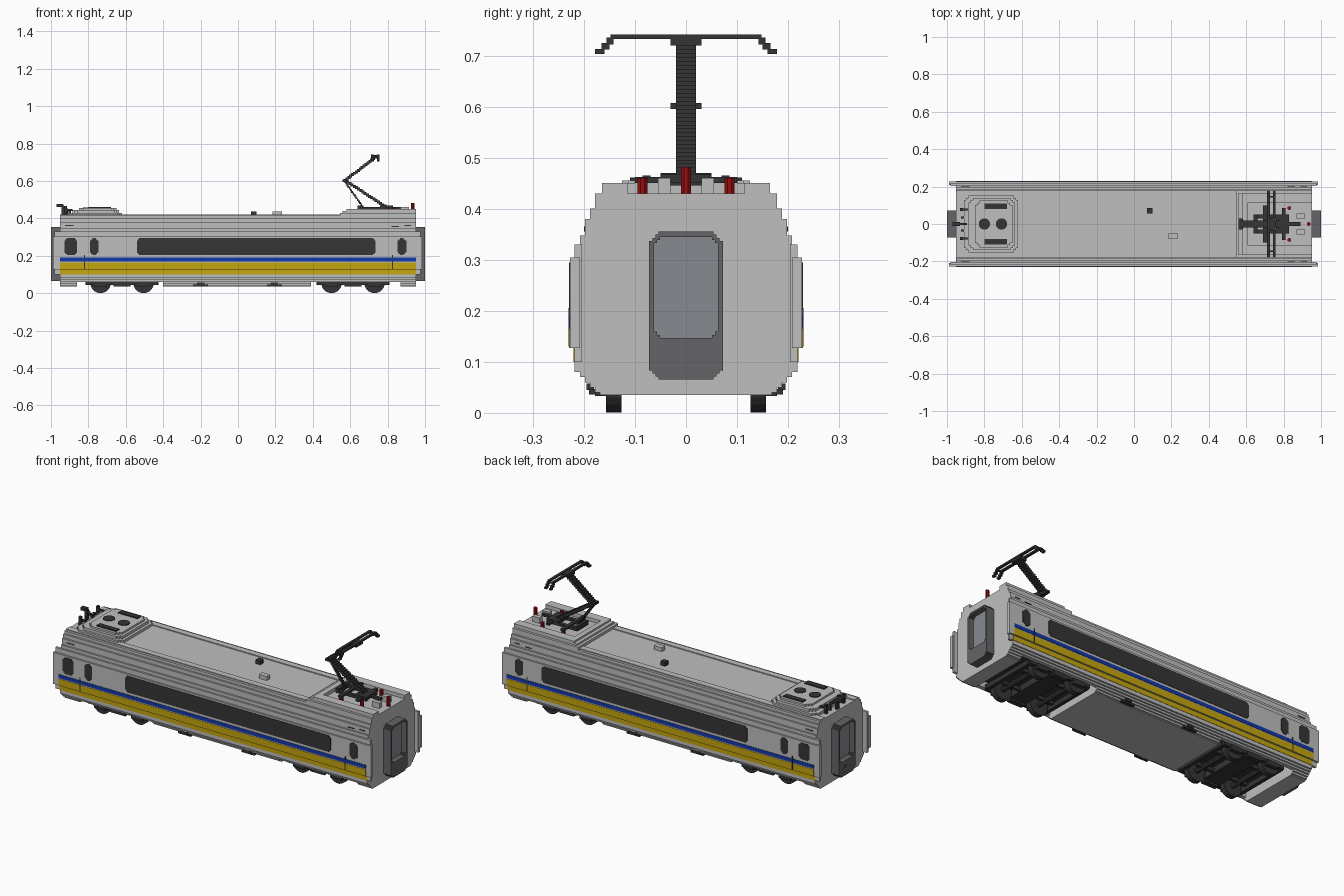
import bpy, bmesh
from math import cos, sin, pi

cube = bpy.data.objects.get("Cube")
if cube:
    bpy.data.objects.remove(cube, do_unlink=True)


def material(name, r, g, b):
    m = bpy.data.materials.new(name)
    m.use_nodes = True
    m.diffuse_color = (r, g, b, 1)
    m.node_tree.nodes["Principled BSDF"].inputs["Base Color"].default_value = (r, g, b, 1)
    return m


GREY = material("light grey", .52, .52, .52)
DARK = material("charcoal", .035, .035, .035)
FRAME = material("frame grey", .13, .13, .135)
GLASS = material("door glass", .24, .26, .285)
YELLOW = material("yellow", .56, .38, .005)
BLUE = material("blue", .006, .04, .4)
RED = material("red", .32, .004, .004)


def finish(name, bm, mat):
    bmesh.ops.recalc_face_normals(bm, faces=bm.faces)
    me = bpy.data.meshes.new(name)
    bm.to_mesh(me)
    bm.free()
    me.materials.append(mat)
    ob = bpy.data.objects.new(name, me)
    bpy.context.collection.objects.link(ob)
    return ob


def boxes(name, mat, items):
    """One object from boxes given as x0, x1, y0, y1, z0, z1."""
    bm = bmesh.new()
    for x0, x1, y0, y1, z0, z1 in items:
        vs = bmesh.ops.create_cube(bm, size=1)["verts"]
        for v in vs:
            v.co = ((x0 + x1) / 2 + v.co.x * (x1 - x0),
                    (y0 + y1) / 2 + v.co.y * (y1 - y0),
                    (z0 + z1) / 2 + v.co.z * (z1 - z0))
    return finish(name, bm, mat)


def prism(name, mat, pts, axis, a, b):
    """Extrude a 2D outline along axis x, y or z from a to b."""
    place = {"x": lambda p, t: (t, p[0], p[1]),
             "y": lambda p, t: (p[0], t, p[1]),
             "z": lambda p, t: (p[0], p[1], t)}[axis]
    bm = bmesh.new()
    lo = [bm.verts.new(place(p, a)) for p in pts]
    hi = [bm.verts.new(place(p, b)) for p in pts]
    bm.faces.new(lo)
    bm.faces.new(hi)
    for i in range(len(pts)):
        j = (i + 1) % len(pts)
        bm.faces.new((lo[i], lo[j], hi[j], hi[i]))
    return finish(name, bm, mat)


def stepped(u0, u1, v0, v1, s, n):
    """Rectangle outline whose corners are cut in n steps of size s."""
    corner = []
    for i in range(n):
        corner += [(i * s, (n - i) * s), ((i + 1) * s, (n - i) * s)]
    corner += [(n * s, 0)]
    quarter = [(u0 + a, v0 + b) for a, b in corner]
    right = [(u0 + u1 - u, v) for u, v in reversed(quarter)]
    bottom = quarter + right
    return bottom + [(u, v0 + v1 - v) for u, v in reversed(bottom)]


def disc(u, v, r, n=16):
    return [(u + r * cos(2 * pi * (i + .5) / n), v + r * sin(2 * pi * (i + .5) / n)) for i in range(n)]


def stair(a, b, n, hw, t=.008):
    """Staircase of small blocks from a to b in the xz plane."""
    out = []
    for i in range(n + 1):
        x, z = (a[k] + (b[k] - a[k]) * i / n for k in (0, 1))
        out.append((x - t, x + t, -hw, hw, z - t, z + t))
    return out


def both(items):
    """Mirror boxes across the centre line."""
    return items + [(a, b, -d, -c, e, f) for a, b, c, d, e, f in items]


# Body shell: stepped section (top of step, half width), recessed over the bogies
STEPS = [(.04, .168), (.05, .178), (.06, .188), (.07, .198), (.08, .208), (.127, .218),
         (.304, .2275), (.33, .218), (.347, .208), (.38, .198), (.40, .188), (.415, .178)]


def section(low):
    z, half = (.06 if low else .035), []
    for top, hw in STEPS:
        if top > z + .001:
            half += [(hw, z), (hw, top)]
            z = top
    if low:
        half = [(.175, .105), (.175, .06)] + half
    return half + [(-y, zz) for y, zz in reversed(half)]


CUTS = [-.953, -.86, -.4, .39, .87, .953]
for i in range(5):
    prism("body_section", GREY, section(i % 2 == 1), "x", CUTS[i], CUTS[i + 1])
boxes("side_fins", GREY, both([(-.988, .983, .208, .2275, .127, .304), (-.98, .975, .204, .218, .1, .33)]))
boxes("roof_ledges", GREY, both([(-.953, .953, .13, .165, .41, .42)]))

# Stripes, windows and door seams on each side
for s in (-1, 1):
    for name, mat, z0, z1, y in (("yellow_stripe_low", YELLOW, .1, .127, .218),
                                 ("yellow_stripe", YELLOW, .127, .165, .2275),
                                 ("blue_stripe", BLUE, .17, .19, .2275)):
        lo, hi = sorted((s * (y - .004), s * (y + .002)))
        boxes(name, mat, [(-.953, .953, lo, hi, z0, z1)])
    for x0, x1, st, n in ((-.54, .735, .006, 2), (-.927, -.86, .006, 2),
                          (-.792, -.746, .007, 2), (.852, .9, .007, 2)):
        prism("side_window", DARK, stepped(x0, x1, .203, .295, st, n), "y", s * .224, s * .2295)
    lo, hi = sorted((s * .225, s * .2305))
    boxes("door_seams", DARK, [(x, x + .006, lo, hi, .13, .205) for x in (-.823, .823)])
    lo, hi = sorted((s * .195, s * .2))
    boxes("upper_seams", DARK, [(.82, .86, lo, hi, .355, .36), (.89, .925, lo, hi, .36, .365),
                                (-.925, -.88, lo, hi, .36, .365)])

# Gangway at each end: frame ring, glass door, lower panel and coupler
for s in (-1, 1):
    rim = prism("gangway_frame", FRAME, stepped(-.072, .072, .065, .355, .006, 3), "x", s * .95, s * 1)
    hole = prism("gangway_cutter", FRAME, stepped(-.063, .063, .147, .345, .006, 2), "x", s * .965, s * 1.1)
    hole.hide_render = True
    hole.hide_viewport = True
    cut = rim.modifiers.new("opening", "BOOLEAN")
    cut.object = hole
    cut.solver = "EXACT"
    prism("door_glass", GLASS, stepped(-.063, .063, .147, .345, .006, 2), "x", s * .96, s * .969)
    prism("lower_panel", FRAME, stepped(-.063, .063, .077, .128, .006, 1), "x", s * .99, s * 1)
    prism("coupler", DARK, stepped(-.042, .042, .08, .122, .007, 2), "x", s * .955, s * 1)

# Roof unit at the left end
for x0, x1, hw, z1 in ((-.91, -.62, .152, .43), (-.885, -.635, .14, .445), (-.85, -.65, .125, .455)):
    prism("vent_unit", GREY, stepped(x0, x1, -hw, hw, .012, 2), "z", .41, z1)
for x in (-.8, -.708):
    prism("roof_fan", DARK, disc(x, 0, .031, 12), "z", .45, .459)
boxes("vent_slots", DARK, both([(-.8, -.68, .08, .11, .45, .461)]))

# Cable connectors at the left end
boxes("roof_connectors", DARK, [(-.97, -.935, -.012, .012, .462, .478), (-.945, -.93, -.01, .01, .41, .47)]
      + stair((-.94, .468), (-.9, .435), 5, .006, .006)
      + both([(-.93, -.915, .07, .085, .41, .465), (-.915, -.885, .072, .082, .44, .45),
              (-.925, -.91, .03, .04, .41, .445)]))

# Small roof boxes
boxes("roof_box_dark", DARK, [(.07, .1, .055, .085, .41, .437)])
boxes("roof_box_light", GREY, [(.185, .235, -.08, -.05, .41, .437)])

# Raised roof tray under the current collector
boxes("roof_tray", GREY, [(.545, .953, -.178, .178, .41, .43), (.56, .6, -.165, .165, .43, .44),
                          (.58, .61, -.155, .155, .43, .45)]
      + both([(.58, .953, .115, .165, .43, .45)]))
boxes("tray_fittings", GREY, both([(.87, .915, .03, .055, .43, .46)]))

# Current collector: base, arms and head
boxes("collector_base", DARK, both([(.64, .83, .03, .05, .445, .46), (.69, .71, 0, .1, .45, .462),
                                    (.79, .81, 0, .085, .45, .462)])
      + [(.64, .66, -.05, .05, .445, .47), (.76, .83, -.05, .05, .45, .468), (.83, .89, -.01, .01, .45, .462)])
boxes("lower_arm", DARK, stair((.785, .465), (.575, .602), 18, .02))
boxes("guide_rod", DARK, stair((.665, .465), (.567, .602), 16, .008, .005))
boxes("knee", DARK, [(.56, .582, -.03, .03, .595, .607)])
boxes("upper_arm", DARK, stair((.572, .602), (.725, .72), 15, .02))
head = [(.71, .755, -.03, .03, .72, .738)]
for x in (.712, .742):
    head += [(x, x + .014, -.148, .148, .732, .741)]
    head += both([(x, x + .014, .142, .156, .722, .735), (x, x + .014, .15, .166, .712, .725),
                  (x, x + .014, .16, .178, .703, .713)])
head += both([(.712, .756, .142, .15, .728, .735)])
boxes("collector_head", DARK, head)

# Insulators
for x, y, z in [(.935, 0, .482), (.7, .085, .46), (.7, -.085, .46), (.83, .085, .46), (.83, -.085, .46)]:
    prism("insulator", RED, disc(x, y, .0105, 8), "z", .425, z)

# Bogies
for cx in (-.62, .615):
    for wx in (cx - .115, cx + .115):
        for s in (-1, 1):
            prism("wheel", DARK, disc(wx, .055, .055, 20), "y", s * .126, s * .157)
        prism("axle", DARK, disc(wx, .055, .014, 8), "y", -.14, .14)
        boxes("axle_boxes", DARK, both([(wx - .035, wx + .035, .155, .178, .033, .075)]))
    boxes("bogie_frame", DARK, both([(cx - .19, cx + .19, .155, .174, .045, .075),
                                     (cx - .045, cx + .045, .15, .178, .035, .06),
                                     (cx - .16, cx + .16, .07, .085, .05, .07)])
          + [(cx - .05, cx + .05, -.155, .155, .045, .08), (cx - .195, cx - .175, -.16, .16, .045, .07),
             (cx + .175, cx + .195, -.16, .16, .045, .07), (cx - .2, cx + .2, -.175, .175, .095, .106)])

# Small boxes along the underframe edge
boxes("underframe_boxes", DARK, both([(x - .04, x + .04, .17, .19, .036, .047) for x in (-.2, .195)]
                                     + [(x - .02, x + .02, .18, .195, .045, .058) for x in (-.2, .195)]))
